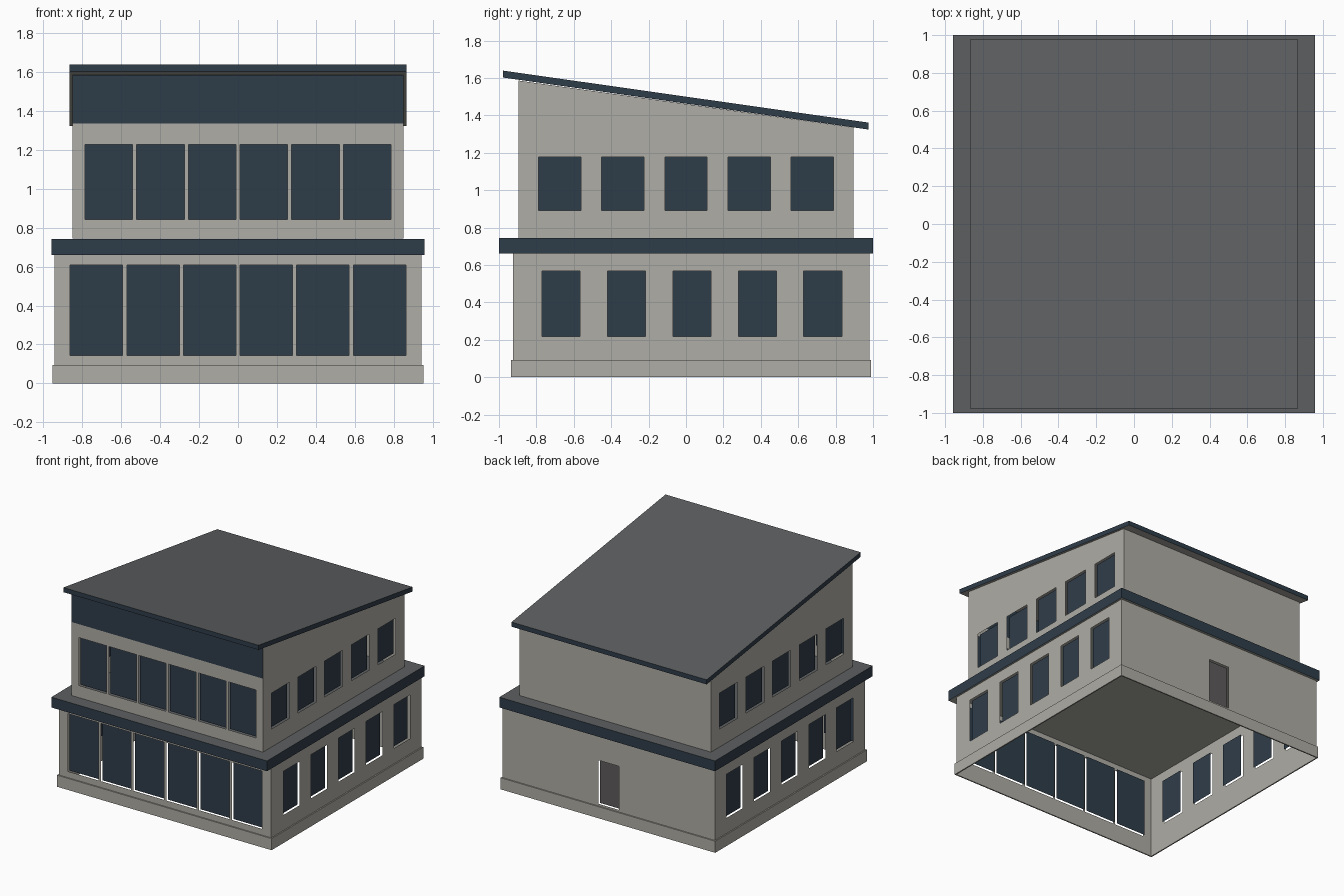
import bpy
import bmesh
from mathutils import Vector

cube = bpy.data.objects.get("Cube")
if cube:
    bpy.data.objects.remove(cube, do_unlink=True)


def material(name, rgb):
    linear = [((c / 255 + 0.055) / 1.055) ** 2.4 for c in rgb] + [1]
    mat = bpy.data.materials.new(name)
    mat.use_nodes = True
    mat.diffuse_color = linear
    mat.node_tree.nodes["Principled BSDF"].inputs["Base Color"].default_value = linear
    return mat


WALL = material("warm grey wall", (175, 173, 166))
NAVY = material("dark navy", (47, 61, 73))
ROOF = material("slate grey", (92, 95, 97))
DOOR = material("door grey", (94, 91, 93))

UP = Vector((0, 0, 1))
RECESS = 0.02


def make_object(name, quads, mats, pick=None):
    """Join polygons into one mesh; pick(normal) gives the material index."""
    bm = bmesh.new()
    for quad in quads:
        bm.faces.new([bm.verts.new(p) for p in quad])
    bmesh.ops.remove_doubles(bm, verts=bm.verts, dist=0.0001)
    bm.normal_update()
    if pick:
        for face in bm.faces:
            face.material_index = pick(face.normal)
    mesh = bpy.data.meshes.new(name)
    bm.to_mesh(mesh)
    bm.free()
    for mat in mats:
        mesh.materials.append(mat)
    obj = bpy.data.objects.new(name, mesh)
    bpy.context.collection.objects.link(obj)
    return obj


def wall(name, along, dist, span, height, centres=(), width=0, opening=(0, 0),
         filler="windows", fill_mat=NAVY):
    """Thin wall with a row of openings, each filled by a recessed panel."""
    along = Vector(along)
    out = along.cross(UP)
    us = [span[0]] + [c + s * width / 2 for c in sorted(centres) for s in (-1, 1)] + [span[1]]
    zs = [height[0], *opening, height[1]] if centres else list(height)
    solid, panels = [], []
    for i in range(len(us) - 1):
        for j in range(len(zs) - 1):
            hole = i % 2 == 1 and j == 1
            d = dist - RECESS if hole else dist
            quad = [along * u + out * d + UP * z for u, z in (
                (us[i], zs[j]), (us[i + 1], zs[j]),
                (us[i + 1], zs[j + 1]), (us[i], zs[j + 1]))]
            (panels if hole else solid).append(quad)
    make_object(name + "_wall", solid, [WALL])
    if panels:
        make_object(name + "_" + filler, panels, [fill_mat])


def row(count, pitch, middle=0):
    return [middle + (i - (count - 1) / 2) * pitch for i in range(count)]


def slab(name, x, y0, y1, front_z, back_z, thick):
    """Slab, level or sloping, with slate top, navy edges and pale underside."""
    bm = bmesh.new()
    bmesh.ops.create_cube(bm, size=1)
    for v in bm.verts:
        front = v.co.y < 0
        z = (front_z if front else back_z) + (thick if v.co.z > 0 else 0)
        v.co = (x if v.co.x > 0 else -x, y0 if front else y1, z)
    quads = [[v.co.copy() for v in f.verts] for f in bm.faces]
    bm.free()
    make_object(name, quads, [NAVY, ROOF, WALL],
                lambda n: 1 if n.z > 0.5 else 2 if n.z < -0.5 else 0)


def storey(name, x, y0, y1, height, front, side, back):
    """Four walls; the two sides mirror each other."""
    wall(name + "_front", (1, 0, 0), -y0, (-x, x), height, **front)
    wall(name + "_right", (0, 1, 0), x, (y0, y1), height, **side)
    mirrored = dict(side, centres=[-c for c in side["centres"]])
    wall(name + "_left", (0, -1, 0), x, (-y1, -y0), height, **mirrored)
    wall(name + "_back", (-1, 0, 0), y1, (-x, x), height, **back)


# Ground storey with a back door
storey("lower", 0.943, -0.925, 0.98, (0, 0.66),
       dict(centres=row(6, 0.291), width=0.27, opening=(0.143, 0.607)),
       dict(centres=row(5, 0.35, 0.032), width=0.205, opening=(0.217, 0.568)),
       dict(centres=[0], width=0.185, opening=(0.11, 0.46), filler="door", fill_mat=DOOR))

# Upper storey
EAVE = 1.335
storey("upper", 0.85, -0.896, 0.896, (0.745, EAVE),
       dict(centres=row(6, 0.2655), width=0.245, opening=(0.843, 1.227)),
       dict(centres=row(5, 0.337), width=0.227, opening=(0.89, 1.178)),
       dict())

# Plinth ring around the ground storey
inner, outer = (0.943, -0.925, 0.98), (0.953, -0.935, 0.99)
rings = []
for (x, y0, y1), z in ((outer, 0), (outer, 0.093), (inner, 0.093), (inner, 0)):
    rings.append([(-x, y0, z), (x, y0, z), (x, y1, z), (-x, y1, z)])
plinth = []
for r in range(4):
    a, b = rings[r], rings[(r + 1) % 4]
    if r != 2:
        for k in range(4):
            n = (k + 1) % 4
            plinth.append([a[k], a[n], b[n], b[k]])
make_object("plinth", plinth, [WALL])

# Wedge below the roof: navy front panel, wall-coloured sides
PEAK = 1.586
X, Y = 0.85, 0.896
make_object("roof_wedge", [
    [(-X, -Y, EAVE), (X, -Y, EAVE), (X, -Y, PEAK), (-X, -Y, PEAK)],
    [(X, -Y, EAVE), (X, Y, EAVE), (X, -Y, PEAK)],
    [(-X, Y, EAVE), (-X, -Y, EAVE), (-X, -Y, PEAK)],
], [WALL, NAVY], lambda n: 1 if n.y < -0.5 else 0)

# Floor band and sloping roof
slab("floor_band", 0.958, -1, 1, 0.66, 0.66, 0.083)
slab("sloping_roof", 0.867, -0.978, 0.976, 1.602, 1.324, 0.037)
